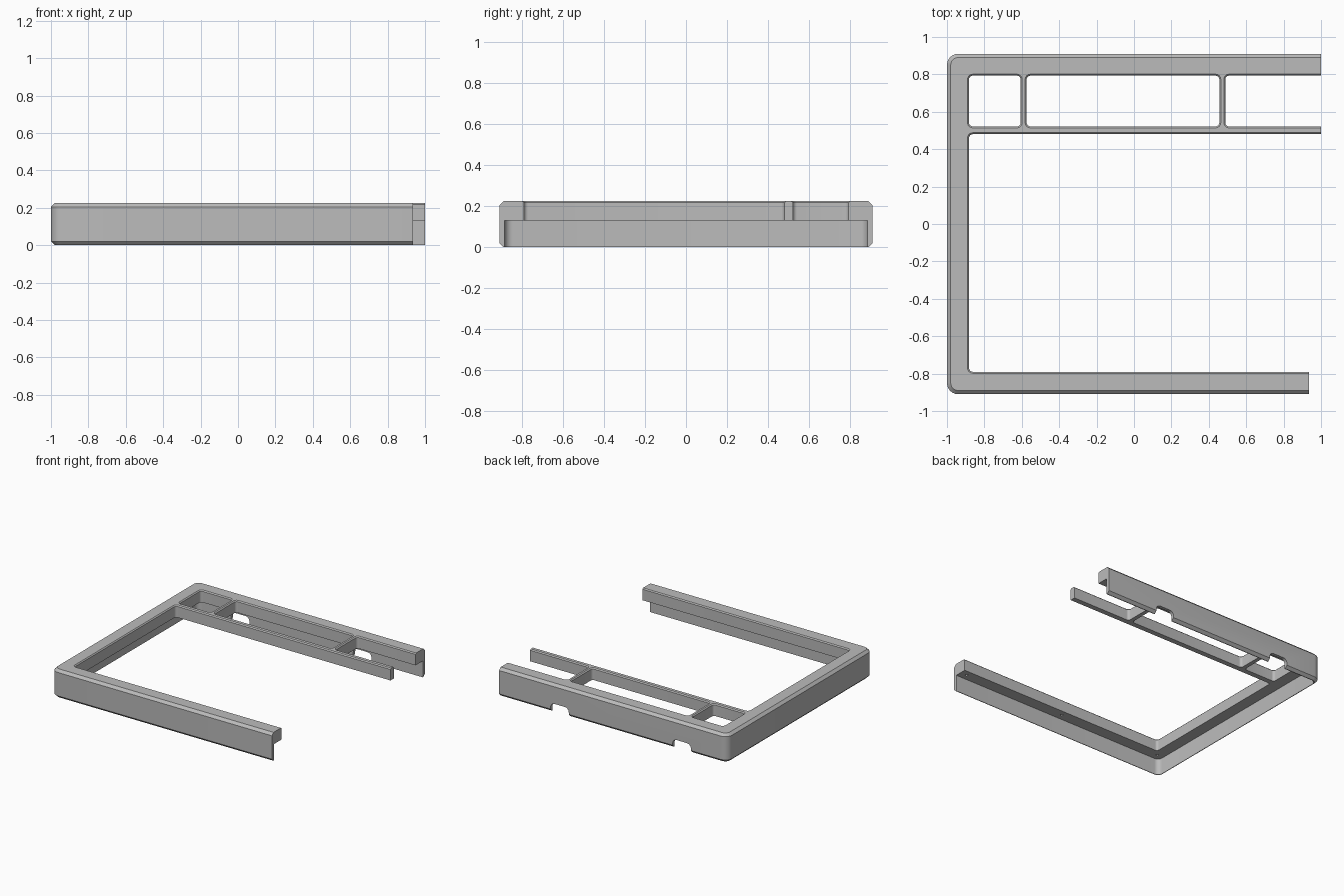
import bpy, bmesh, math
from mathutils import Matrix

if "Cube" in bpy.data.objects:
    bpy.data.objects.remove(bpy.data.objects["Cube"], do_unlink=True)

grey = bpy.data.materials.new("plain grey")
grey.use_nodes = True
grey.diffuse_color = (0.5, 0.5, 0.5, 1)
grey.node_tree.nodes["Principled BSDF"].inputs["Base Color"].default_value = (0.5, 0.5, 0.5, 1)

TOP, LEDGE, OPEN = 0.225, 0.13, 1.4


def rounded_rect(x0, x1, y0, y1, r, steps=6):
    """Counter-clockwise outline with round corners."""
    centres = [(x1 - r, y1 - r), (x0 + r, y1 - r), (x0 + r, y0 + r), (x1 - r, y0 + r)]
    points = []
    for quarter, (cx, cy) in enumerate(centres):
        for i in range(steps + 1):
            a = (quarter + i / steps) * math.pi / 2
            points.append((cx + r * math.cos(a), cy + r * math.sin(a)))
    return points


def block(name, rect, r, levels, matrix=None):
    """Stack of rounded rectangles; each level is (height, inset)."""
    x0, x1, y0, y1 = rect
    bm = bmesh.new()
    rings = []
    for z, d in levels:
        outline = rounded_rect(x0 + d, x1 - d, y0 + d, y1 - d, r - d)
        rings.append([bm.verts.new((x, y, z)) for x, y in outline])
    for low, high in zip(rings, rings[1:]):
        for i in range(len(low)):
            j = (i + 1) % len(low)
            bm.faces.new((low[i], low[j], high[j], high[i]))
    bm.faces.new(rings[0][::-1])
    bm.faces.new(rings[-1])
    if matrix:
        bm.transform(matrix)
    bmesh.ops.recalc_face_normals(bm, faces=bm.faces)
    mesh = bpy.data.meshes.new(name)
    bm.to_mesh(mesh)
    bm.free()
    mesh.materials.append(grey)
    obj = bpy.data.objects.new(name, mesh)
    bpy.context.collection.objects.link(obj)
    return obj


# Outer shell with bevelled top and bottom edges
frame = block("open_frame", (-1, OPEN, -0.91, 0.91), 0.06,
              [(0, 0.02), (0.02, 0), (TOP - 0.02, 0), (TOP, 0.02)])
bpy.context.view_layer.objects.active = frame
frame.select_set(True)


def cut(cutter):
    cutter.hide_render = True
    mod = frame.modifiers.new("cut", "BOOLEAN")
    mod.operation, mod.solver, mod.object = "DIFFERENCE", "EXACT", cutter
    bpy.ops.object.modifier_apply(modifier=mod.name)
    bpy.data.objects.remove(cutter, do_unlink=True)


# Hollow underside leaving a thin skirt
cut(block("underside", (-0.975, 1.5, -0.885, 0.885), 0.04, [(-0.1, 0), (LEDGE, 0)]))

# Main opening and the three compartments, with bevelled top edges
openings = [(-0.882, 1.5, -0.79, 0.48), (-0.882, -0.606, 0.522, 0.793),
            (-0.574, 0.456, 0.522, 0.793), (0.488, 1.5, 0.522, 0.793)]
for rect in openings:
    cut(block("opening", rect, 0.02,
              [(0.05, 0), (TOP - 0.008, 0), (TOP + 0.012, -0.02)]))

# Cable notches in the back skirt
upright = Matrix.Rotation(math.pi / 2, 4, "X")
for x in (-0.6, 0.47):
    cut(block("notch", (x - 0.08, x + 0.08, -0.1, 0.07), 0.035,
              [(-1, 0), (-0.8, 0)], upright))

# Small screw holes in the ledge
for x in (-0.92, -0.02, 0.88):
    for y in (-0.835, 0.835):
        cut(block("screw_hole", (x - 0.01, x + 0.01, y - 0.01, y + 0.01), 0.0099,
                  [(0.1, 0), (0.18, 0)]))

# Trim the open ends; the front arm is shorter
cut(block("end_trim", (1, 2, -1.5, 1.5), 0.01, [(-1, 0), (1, 0)]))
cut(block("front_trim", (0.935, 2, -1.5, -0.3), 0.01, [(-1, 0), (1, 0)]))

bpy.ops.object.shade_smooth_by_angle(angle=math.radians(30))
